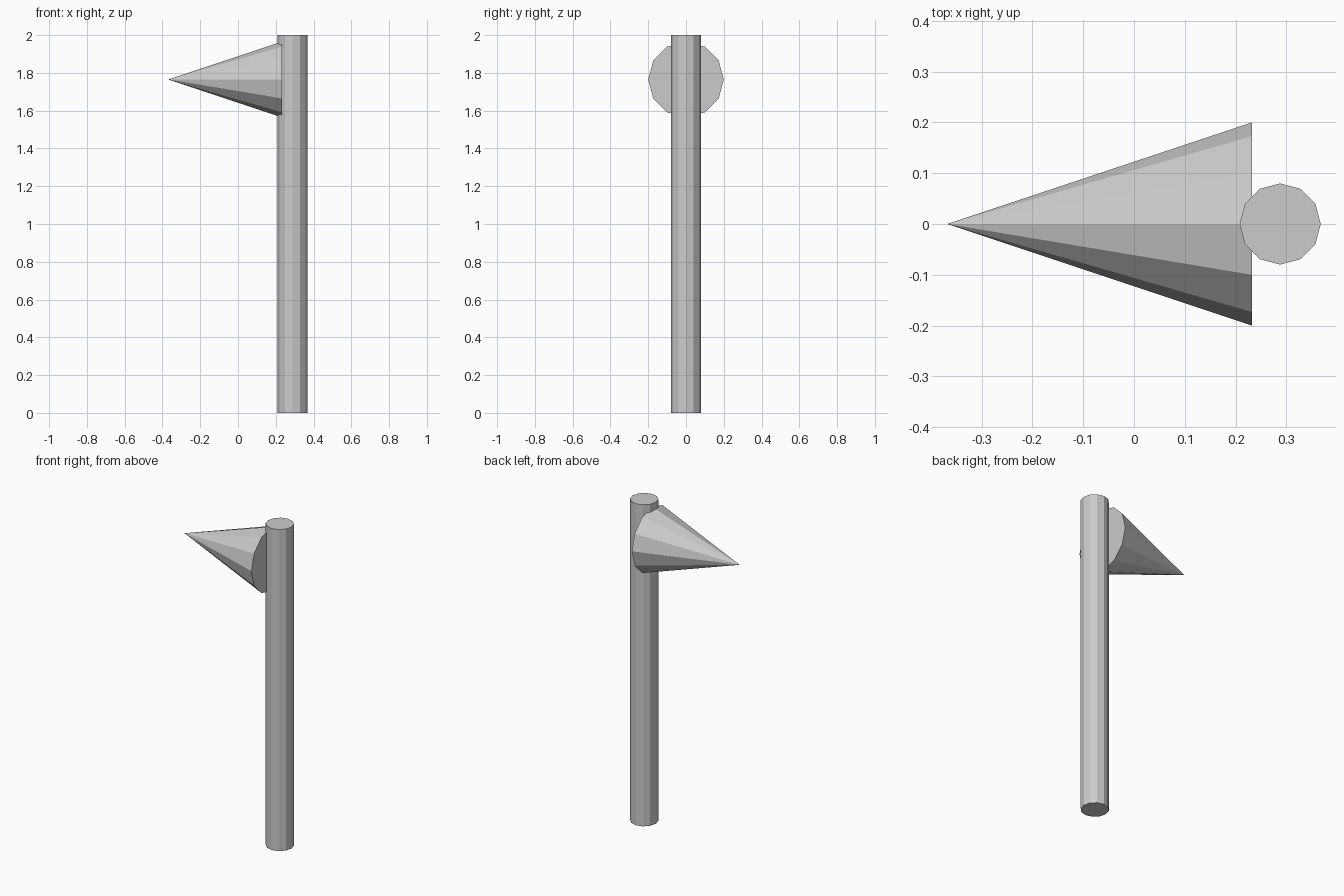
import bpy
from math import pi

if "Cube" in bpy.data.objects:
    bpy.data.objects.remove(bpy.data.objects["Cube"])

# Upright pole, 12 flat sides
bpy.ops.mesh.primitive_cylinder_add(vertices=12, radius=0.08, depth=2, location=(0.288, 0, 1))
bpy.context.object.name = "pole"

# Cone on its side near the top, tip pointing to -x
bpy.ops.mesh.primitive_cone_add(vertices=12, radius1=0.2, radius2=0, depth=0.6,
                                location=(-0.068, 0, 1.765), rotation=(0, -pi / 2, 0))
bpy.context.object.name = "pointed_cone"
